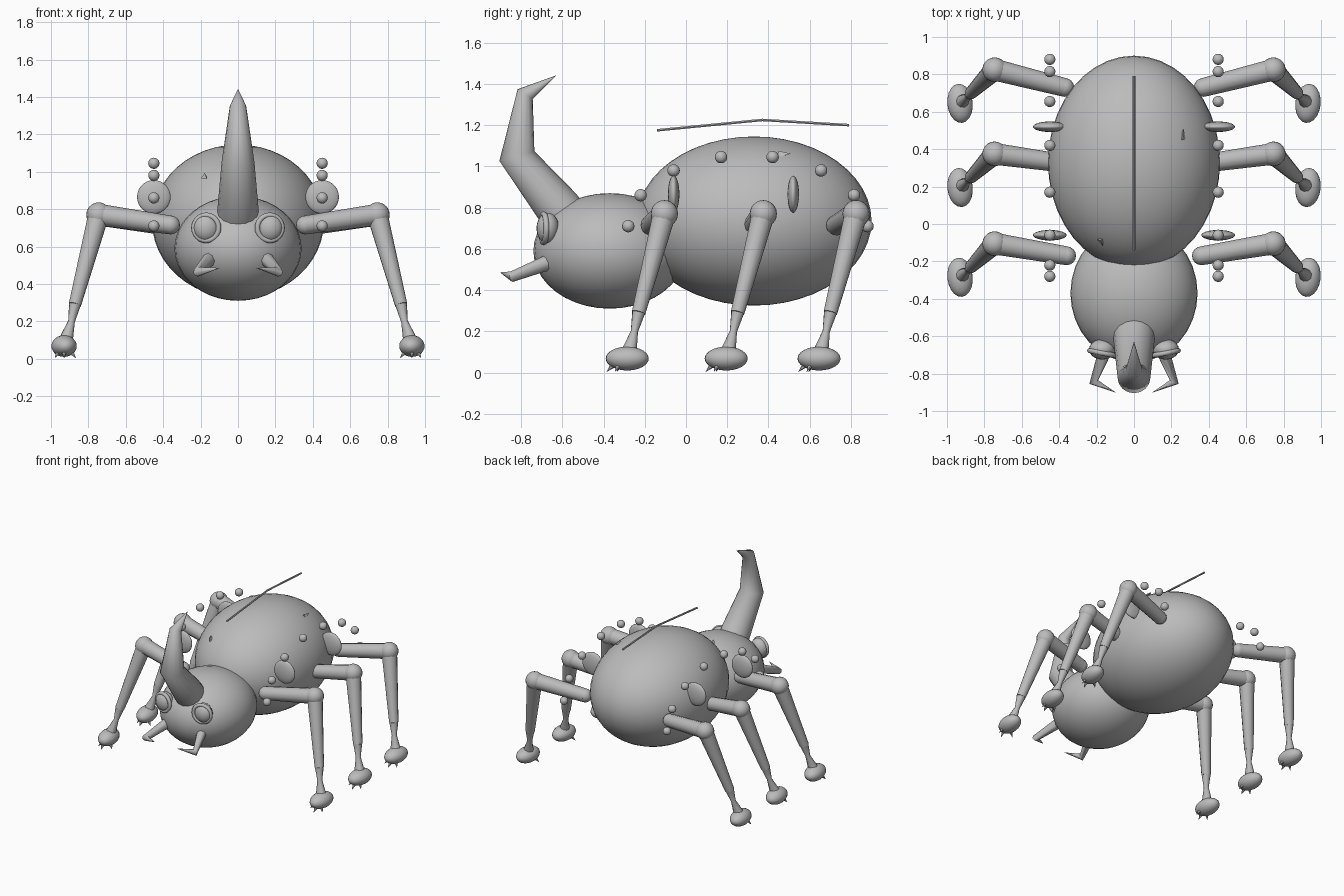
import bpy
from mathutils import Vector

cube = bpy.data.objects.get("Cube")
if cube:
    bpy.data.objects.remove(cube, do_unlink=True)

grey = bpy.data.materials.new("plain grey")
grey.use_nodes = True
COLOR = (0.5, 0.5, 0.5, 1)
grey.diffuse_color = COLOR
grey.node_tree.nodes["Principled BSDF"].inputs["Base Color"].default_value = COLOR


def finish(name):
    ob = bpy.context.object
    ob.name = name
    ob.data.materials.clear()
    ob.data.materials.append(grey)
    return ob


def ellipsoid(name, loc, radii, segs=32, rings=20, rot=(0, 0, 0)):
    bpy.ops.mesh.primitive_uv_sphere_add(segments=segs, ring_count=rings, location=loc, rotation=rot)
    ob = finish(name)
    ob.scale = radii
    bpy.ops.object.shade_smooth()
    return ob


def tube(name, points, radii, resolution=4):
    """Sweep a round section of varying radius along a polyline."""
    curve = bpy.data.curves.new(name, "CURVE")
    curve.dimensions = "3D"
    curve.bevel_depth = 1
    curve.bevel_resolution = resolution
    curve.use_fill_caps = True
    spline = curve.splines.new("POLY")
    spline.points.add(len(points) - 1)
    for p, co, r in zip(spline.points, points, radii):
        p.co = (*co, 1)
        p.radius = r
    ob = bpy.data.objects.new(name, curve)
    bpy.context.collection.objects.link(ob)
    bpy.ops.object.select_all(action="DESELECT")
    ob.select_set(True)
    bpy.context.view_layer.objects.active = ob
    bpy.ops.object.convert(target="MESH")
    finish(name)
    bpy.ops.object.shade_smooth_by_angle(angle=1.0)


def spike(name, base, tip, radius, sides=6):
    base, tip = Vector(base), Vector(tip)
    axis = tip - base
    bpy.ops.mesh.primitive_cone_add(vertices=sides, radius1=radius, radius2=0, depth=axis.length,
                                    location=(base + tip) / 2,
                                    rotation=axis.to_track_quat("Z", "Y").to_euler())
    finish(name)


# Body and head
ellipsoid("abdomen", (0, 0.33, 0.735), (0.46, 0.57, 0.41), 40, 24)
ellipsoid("head", (0, -0.37, 0.59), (0.34, 0.37, 0.28))

# Curved horn
tube("horn", [(0, -0.58, 0.75), (0, -0.62, 0.80), (0, -0.82, 1.05), (0, -0.78, 1.35), (0, -0.63, 1.44)],
     [0.11, 0.11, 0.088, 0.044, 0.001], 6)

# Thin rod above the back
tube("back_rod", [(0, -0.14, 1.175), (0, 0.37, 1.225), (0, 0.79, 1.2)], [0.007] * 3, 1)

# Small shards lying on the abdomen
spike("shard_rear", (0.26, 0.45, 1.055), (0.265, 0.51, 1.062), 0.02, 3)
spike("shard_front", (-0.18, -0.08, 0.975), (-0.165, -0.12, 0.96), 0.02, 3)

LEGS = {"front": (0.0, -0.17, 0.36), "middle": (0.48, 0.33, 0.42), "rear": (0.93, 0.73, 0.37)}
BEADS = [(-0.28, 0.71), (-0.22, 0.86), (-0.06, 0.98), (0.17, 1.045),
         (0.42, 1.045), (0.655, 0.98), (0.815, 0.86), (0.88, 0.71)]

for side, s in (("left", 1), ("right", -1)):
    # Eyes with a raised rim
    ellipsoid(f"eye_{side}", (s * 0.17, -0.67, 0.70), (0.07, 0.055, 0.075), 20, 12)
    bpy.ops.mesh.primitive_torus_add(major_radius=0.068, minor_radius=0.014, major_segments=24,
                                     minor_segments=8, location=(s * 0.17, -0.69, 0.70),
                                     rotation=(1.57, 0, s * 0.2))
    finish(f"eye_rim_{side}")
    bpy.ops.object.shade_smooth()

    # Bent mandibles
    tube(f"mandible_{side}", [(s * 0.14, -0.64, 0.545), (s * 0.215, -0.845, 0.465), (s * 0.10, -0.90, 0.485)],
         [0.04, 0.026, 0.001], 2)

    # Beads and discs beside the body
    for i, (y, z) in enumerate(BEADS):
        ellipsoid(f"bead_{side}_{i + 1}", (s * 0.45, y, z), (0.03,) * 3, 16, 10)
    for place, y in (("front", -0.06), ("rear", 0.52)):
        ellipsoid(f"disc_{place}_{side}", (s * 0.45, y, 0.865), (0.09, 0.028, 0.09), 24, 14)

    # Legs
    for place, (dy, hip_y, hip_x) in LEGS.items():
        tag = f"{place}_{side}"
        hip = (s * hip_x, hip_y, 0.715)
        knee = (s * 0.745, dy - 0.105, 0.77)
        ankle = (s * 0.872, dy - 0.23, 0.29)
        foot = (s * 0.93, dy - 0.285, 0.068)
        ellipsoid(f"hip_{tag}", hip, (0.05,) * 3, 16, 10)
        tube(f"thigh_{tag}", [hip, knee], [0.05, 0.058])
        ellipsoid(f"knee_{tag}", knee, (0.066,) * 3, 20, 12)
        tube(f"shin_{tag}", [knee, ankle], [0.057, 0.034])
        tube(f"ankle_{tag}", [ankle, (s * 0.89, dy - 0.25, 0.2), foot], [0.032, 0.018, 0.045], 3)
        ellipsoid(f"foot_{tag}", foot, (0.068, 0.105, 0.058), 20, 12, (0, 0, s * -0.1))
        # Tiny claws
        for i, (x, y) in enumerate(((0.0, -0.1), (-0.065, -0.05), (0.05, -0.06))):
            fx, fy, fz = foot
            spike(f"claw_{tag}_{i + 1}", (fx + s * x * 0.6, fy + y * 0.7, 0.035),
                  (fx + s * x, fy + y, 0.003), 0.014)
